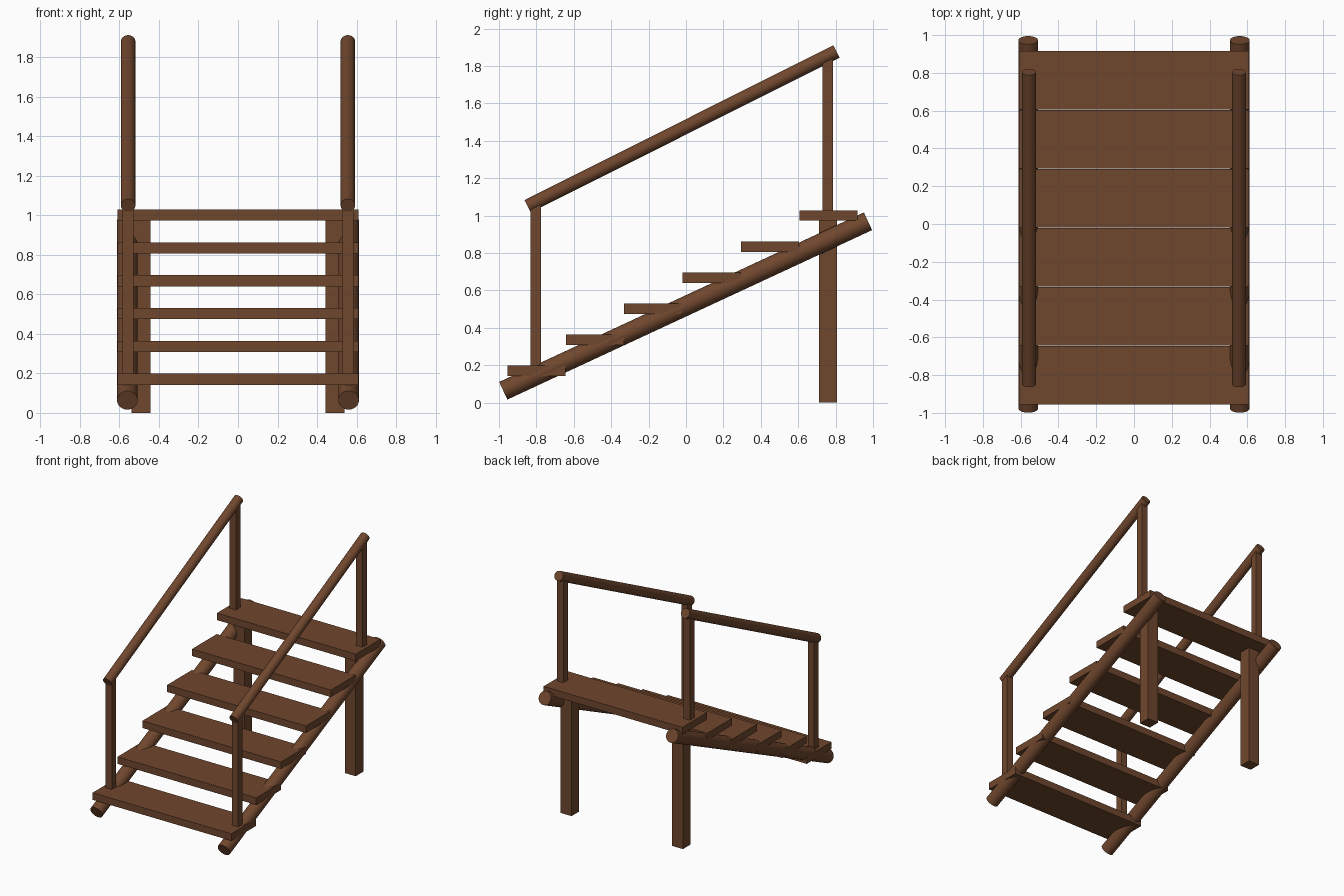
import bpy
from mathutils import Vector

if "Cube" in bpy.data.objects:
    bpy.data.objects.remove(bpy.data.objects["Cube"])

wood = bpy.data.materials.new("brown_wood")
wood.diffuse_color = (0.162, 0.063, 0.027, 1)
wood.use_nodes = True
wood.node_tree.nodes["Principled BSDF"].inputs["Base Color"].default_value = wood.diffuse_color


def finish(name):
    ob = bpy.context.object
    ob.name = name
    ob.data.materials.append(wood)
    return ob


def box(name, lo, hi):
    lo, hi = Vector(lo), Vector(hi)
    bpy.ops.mesh.primitive_cube_add(size=1, location=(lo + hi) / 2)
    ob = finish(name)
    ob.scale = hi - lo
    bpy.ops.object.transform_apply(location=False, rotation=False, scale=True)


def pole(name, a, b, radius):
    a, b = Vector(a), Vector(b)
    d = b - a
    bpy.ops.mesh.primitive_cylinder_add(vertices=24, radius=radius, depth=d.length,
                                        location=(a + b) / 2,
                                        rotation=d.to_track_quat('Z', 'Y').to_euler())
    finish(name)
    bpy.ops.object.shade_smooth_by_angle()


def post(name, x, y, half, bottom, top):
    box(name, (x - half, y - half, bottom), (x + half, y + half, top))


# Six plank treads
for i in range(6):
    y, z = -0.80 + 0.3124 * i, 0.170 + 0.1662 * i
    box(f"tread_{i + 1}", (-0.61, y - 0.155, z - 0.028), (0.61, y + 0.155, z + 0.028))

for side, s in (("left", -1), ("right", 1)):
    # Round sloping stringer and handrail
    pole(f"{side}_stringer", (s * 0.56, -0.977, 0.064), (s * 0.56, 0.973, 0.970), 0.052)
    pole(f"{side}_handrail", (s * 0.556, -0.847, 1.050), (s * 0.556, 0.804, 1.878), 0.037)
    # Slim handrail posts
    post(f"{side}_front_rail_post", s * 0.556, -0.803, 0.028, 0.17, 1.06)
    post(f"{side}_back_rail_post", s * 0.556, 0.758, 0.028, 1.0, 1.85)
    # Thick support leg
    post(f"{side}_support_leg", s * 0.49, 0.758, 0.048, 0.0, 0.99)
